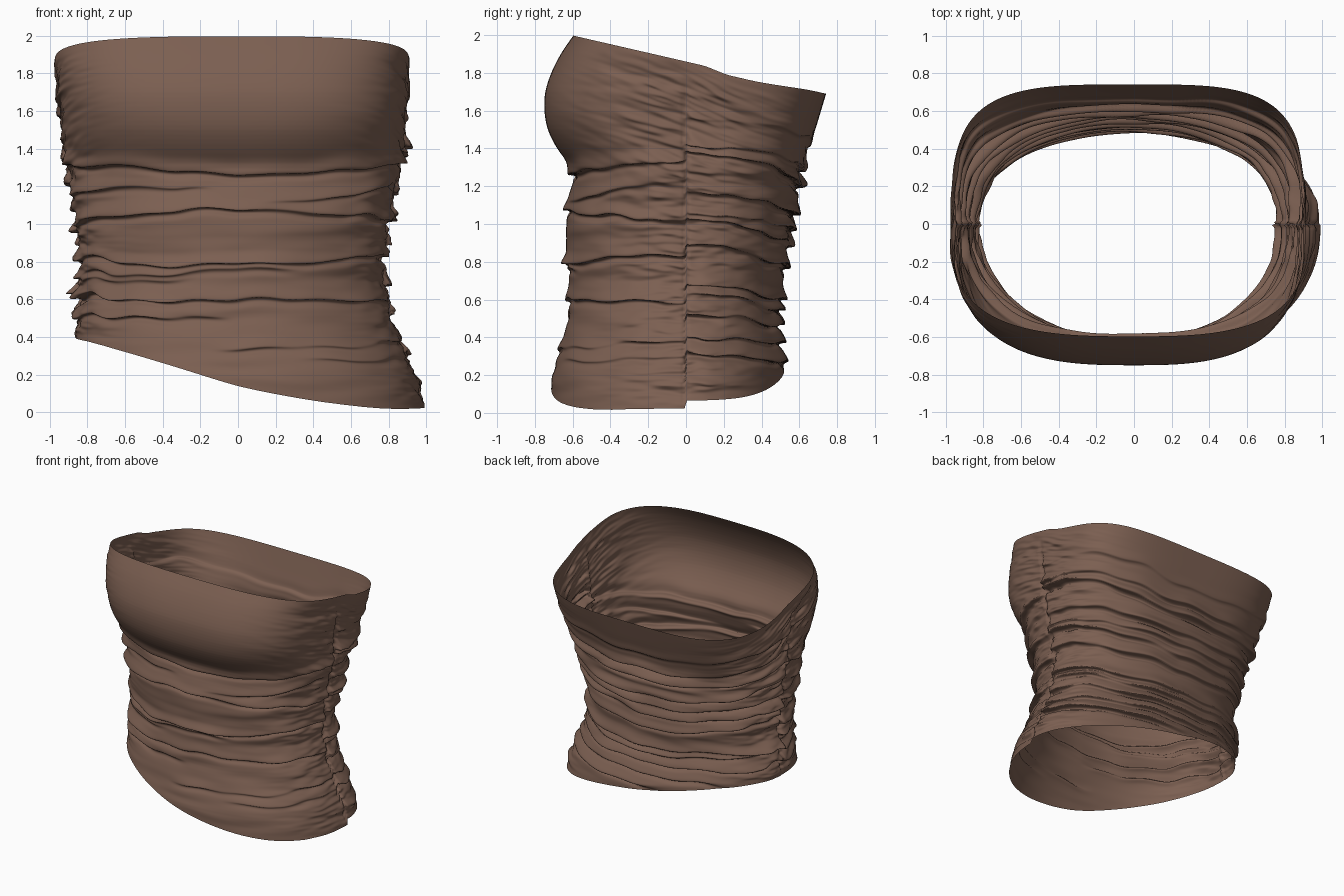
import bpy, bmesh, math, random
from mathutils import Vector, noise

if "Cube" in bpy.data.objects:
    bpy.data.objects.remove(bpy.data.objects["Cube"])

random.seed(4)
COLS, ROWS = 300, 320

# Body extents by height (height, distance from the centre axis)
LEFT = [(0, .88), (.4, .86), (.6, .85), (.8, .84), (1, .855), (1.2, .885), (1.4, .92), (1.6, .94), (1.85, .98), (2, .96)]
RIGHT = [(0, .995), (.1, .98), (.2, .945), (.4, .85), (.6, .79), (.8, .77), (1, .80), (1.2, .84), (1.4, .87), (1.6, .89), (2, .92)]
FRONT = [(0, .72), (.2, .71), (.33, .67), (.5, .62), (.7, .62), (.9, .635), (1.1, .63), (1.22, .595), (1.3, .605),
         (1.4, .685), (1.5, .735), (1.6, .752), (1.7, .748), (1.8, .715), (1.9, .665), (2.05, .56)]
BACK = [(0, .53), (.25, .52), (.5, .495), (.7, .515), (.9, .55), (1.1, .585), (1.3, .61), (1.5, .685), (1.7, .745), (2, .82)]
# Squareness of the outline by height
SQUARE_F = [(0, 2.3), (.4, 2.2), (.7, 2.05), (1, 2.1), (1.3, 2.4), (1.6, 2.9), (2, 2.9)]
SQUARE_B = [(0, 2.3), (.4, 2.1), (.7, 2.05), (1, 2.2), (1.3, 2.7), (1.6, 3.6), (2, 4)]

# Hem height across the width, front and back
HEM_F = [(-1, .40), (-.8, .355), (-.46, .265), (0, .135), (.45, .05), (.85, .005), (1, .03)]
HEM_B = [(-1, .40), (-.6, .35), (0, .235), (.35, .18), (.85, .075), (1, .06)]

# Front folds: height at left, middle, right; size; range across the width
FOLDS_F = [(1.32, 1.285, 1.33, .030, -1, 1), (1.17, 1.20, 1.22, .020, -1, -.1), (1.24, 1.13, 1.22, .020, .1, 1),
           (1.01, 1.09, 1.03, .034, -1, 1), (.83, .79, .84, .032, -1, 1), (.74, .755, .79, .020, -1, .5),
           (.70, .72, .70, .018, -1, -.2), (.63, .60, .59, .036, -1, 1), (.52, .51, .50, .024, -1, 0),
           (.45, .33, .39, .020, -.2, 1), (.30, .27, .30, .018, .3, 1)]

# Back folds sag towards the middle, more so higher up
FOLDS_B = []
for z in (1.42, 1.29, 1.20, 1.06, .98, .90, .79, .62, .56, .48, .38, .27):
    sag = .03 + .16 * max(0, z - .45)
    FOLDS_B.append((z + sag + random.uniform(-.04, .04), z, z + sag + random.uniform(-.04, .04),
                    random.uniform(.03, .045) if z < 1.4 else .012, -1, 1))


def lerp(table, t):
    for (t0, a), (t1, b) in zip(table, table[1:]):
        if t <= t1:
            return a + (b - a) * max(0, (t - t0) / (t1 - t0))
    return table[-1][1]


def soft(table, t, d=.05):
    return sum(lerp(table, t + d * k / 2) * (3 - abs(k)) for k in (-2, -1, 0, 1, 2)) / 9


def step(a, b, t):
    t = min(1, max(0, (t - a) / (b - a)))
    return t * t * (3 - 2 * t)


def section(c, s, z):
    """Rounded-box outline point at one height."""
    n = soft(SQUARE_B if s > 0 else SQUARE_F, z)
    k = (abs(c) ** n + abs(s) ** n) ** (-1 / n)
    a = soft(RIGHT if c > 0 else LEFT, z)
    b = soft(BACK if s > 0 else FRONT, z)
    return Vector((a * c * k, b * s * k, z))


def lip(t):
    """Overhanging fold: full above its edge, tucked in just below."""
    full = math.exp(-(t / .042) ** 2) if t > 0 else math.exp(-(t / .010) ** 2)
    return full - .6 * math.exp(-((t + .025) / .018) ** 2)


def wrinkle(c, s, z):
    """Outward push from long folds, side gathers and the seam."""
    side = abs(c) ** 4
    wob = .035 * noise.noise(Vector((c * 3, s * 3, z * 2)))
    d = 0
    for zl, zm, zr, amp, c0, c1 in (FOLDS_B if s > 0 else FOLDS_F):
        line = zm + ((zr if c > 0 else zl) - zm) * c * c + wob
        if abs(z - line) < .14:
            fade = (step(c0, c0 + .3, c) if c0 > -1 else 1) * (1 - step(c1 - .3, c1, c) if c1 < 1 else 1)
            vary = .75 + .7 * noise.noise(Vector((c * 2.5, s * 2.5, zm * 9)))
            d += amp * fade * vary * lip(z - line)
    slope = z - .25 * abs(s) * (1 if s < 0 else -1.4) * step(.9, 1.7, z)
    calm = side ** 1.6 + (.3 + .7 * side - side ** 1.6) * (1 - step(1.25, 1.4, z))
    d += .030 * calm * noise.noise(Vector((c * 2, s * 2, slope * 15)))
    d += .016 * side ** 1.5 * noise.noise(Vector((c * 4, s * 6, slope * 38)))
    d -= .016 * math.exp(-(s / .018) ** 2) * (1 - step(1.6, 1.85, z))
    return d


# Gathered tube: rows run from the slanted hem to the slanted top rim
bm = bmesh.new()
grid = []
for j in range(COLS):
    th = 2 * math.pi * (j + .5) / COLS
    c, s = math.cos(th), math.sin(th)
    low = soft(HEM_B if s > 0 else HEM_F, c, .2)
    high = 1.86
    for _ in range(6):
        high = 1.86 - .23 * section(c, s, high).y
    high -= .02 * step(.1, .3, s) * (1 - step(.4, .8, s))
    column = []
    for i in range(ROWS + 1):
        v = i / ROWS
        z = low + (high - low) * v
        p = section(c, s, z)
        ends = step(0, .05, v) * .8 + .2
        ends *= 1 - .8 * step(.93, 1, v)
        d = wrinkle(c, s, z) * ends
        p += Vector((p.x, p.y, 0)).normalized() * d
        p.z -= .4 * max(0, d) * ends * step(0, .06, v) * (1 - step(.94, 1, v))
        column.append(bm.verts.new(p))
    grid.append(column)
for j in range(COLS):
    a, b = grid[j], grid[(j + 1) % COLS]
    for i in range(ROWS):
        bm.faces.new((a[i], b[i], b[i + 1], a[i + 1])).smooth = True

mesh = bpy.data.meshes.new("gathered_tube_top")
bm.to_mesh(mesh)
bm.free()
top = bpy.data.objects.new("gathered_tube_top", mesh)
bpy.context.collection.objects.link(top)

# Brown cloth
cloth = bpy.data.materials.new("brown_cloth")
cloth.diffuse_color = (.20, .115, .083, 1)
cloth.use_nodes = True
cloth.node_tree.nodes["Principled BSDF"].inputs["Base Color"].default_value = cloth.diffuse_color
mesh.materials.append(cloth)
